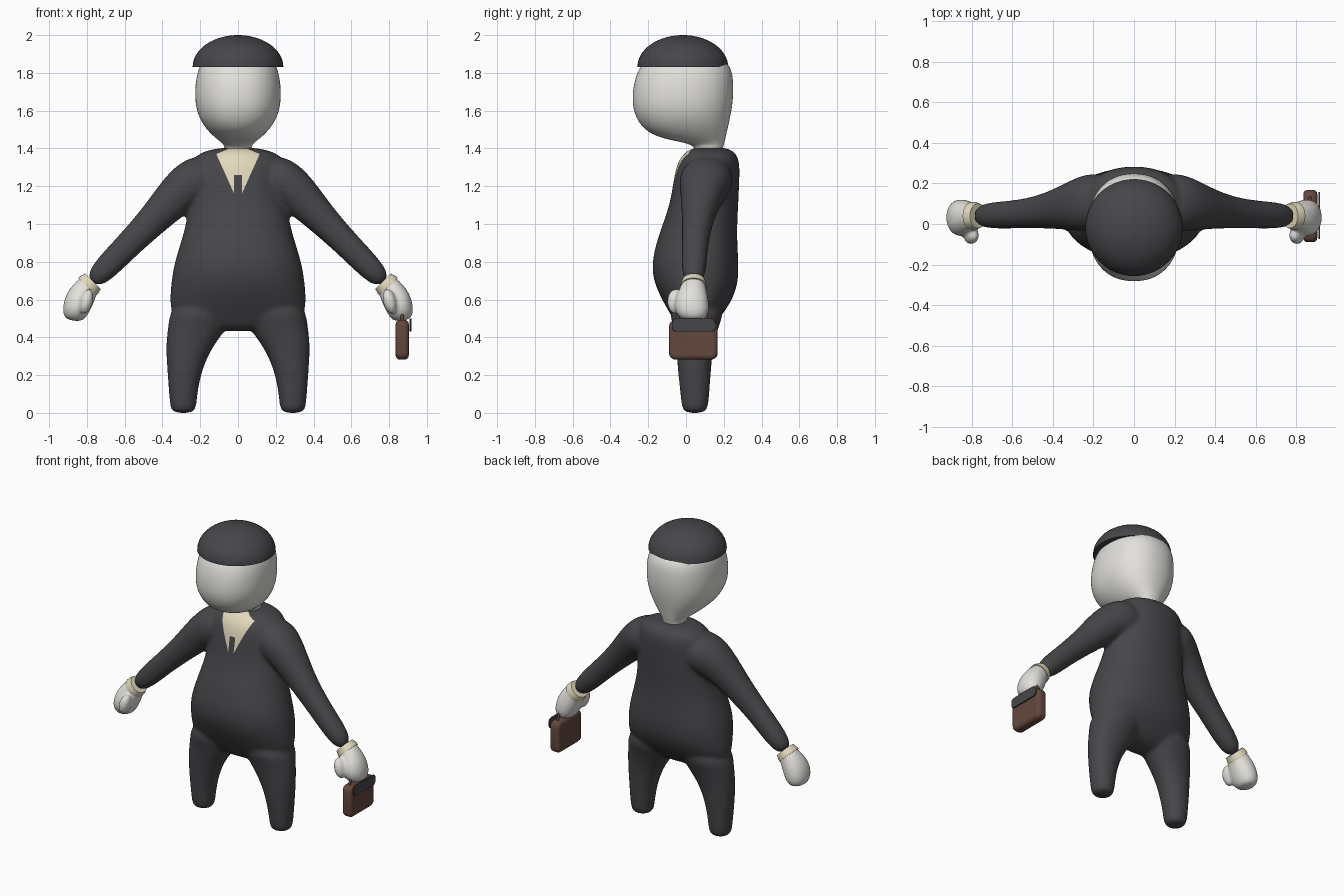
import bpy, bmesh, math
from mathutils import Vector, Matrix

cube = bpy.data.objects.get("Cube")
if cube:
    bpy.data.objects.remove(cube, do_unlink=True)


def material(name, rgb):
    m = bpy.data.materials.new(name)
    m.use_nodes = True
    m.diffuse_color = (*rgb, 1)
    m.node_tree.nodes["Principled BSDF"].inputs["Base Color"].default_value = (*rgb, 1)
    return m


SUIT = material("charcoal cloth", (0.062, 0.061, 0.068))
SKIN = material("pale skin", (0.76, 0.75, 0.71))
CREAM = material("cream shirt", (0.76, 0.69, 0.5))
BROWN = material("brown leather", (0.125, 0.064, 0.048))


def loft(bm, sections, upright=True, side=1, n=24, power=2.15):
    """Skin superellipse sections given as (x, y, z, radius across, radius in y)."""
    rings = []
    for i, (x, y, z, ra, ry) in enumerate(sections):
        a = sections[max(i - 1, 0)]
        b = sections[min(i + 1, len(sections) - 1)]
        t = Vector((b[0] - a[0], 0, b[2] - a[2])).normalized()
        across = Vector((1, 0, 0)) if upright else Vector((-t.z, 0, t.x))
        ring = []
        for k in range(n):
            ang = 2 * math.pi * k / n
            c, s = math.cos(ang), math.sin(ang)
            c = math.copysign(abs(c) ** (2 / power), c)
            s = math.copysign(abs(s) ** (2 / power), s)
            p = Vector((x, y, z)) + across * (ra * c) + Vector((0, ry * s, 0))
            ring.append(bm.verts.new((p.x * side, p.y, p.z)))
        rings.append(ring)
    for r0, r1 in zip(rings, rings[1:]):
        for k in range(n):
            bm.faces.new((r0[k], r0[(k + 1) % n], r1[(k + 1) % n], r1[k]))
    bm.faces.new(rings[0])
    bm.faces.new(rings[-1])


def finish(bm, name, *mats):
    bmesh.ops.recalc_face_normals(bm, faces=bm.faces)
    me = bpy.data.meshes.new(name)
    bm.to_mesh(me)
    bm.free()
    ob = bpy.data.objects.new(name, me)
    bpy.context.collection.objects.link(ob)
    for m in mats:
        me.materials.append(m)
    return ob


def smooth(ob, angle=40):
    bpy.ops.object.select_all(action='DESELECT')
    ob.select_set(True)
    bpy.context.view_layer.objects.active = ob
    bpy.ops.object.shade_smooth_by_angle(angle=math.radians(angle))


def fuse(ob, voxel, steps, *mats):
    """Melt overlapping lofts into one soft skin."""
    ob.modifiers.new("Round", 'SUBSURF').levels = 2
    r = ob.modifiers.new("Fuse", 'REMESH')
    r.mode, r.voxel_size = 'VOXEL', voxel
    s = ob.modifiers.new("Soften", 'SMOOTH')
    s.factor, s.iterations = 0.5, steps
    me = bpy.data.meshes.new_from_object(ob.evaluated_get(bpy.context.evaluated_depsgraph_get()))
    ob.modifiers.clear()
    ob.data = me
    me.materials.clear()
    for m in mats:
        me.materials.append(m)


def yspan(z, rx, front, back):
    return (0, (front + back) / 2, z, rx, (back - front) / 2)


# Suit: torso, legs and sleeves fused together
bm = bmesh.new()
loft(bm, [yspan(*v) for v in (
    (0.43, 0.2, -0.03, 0.11), (0.5, 0.355, -0.07, 0.18), (0.6, 0.365, -0.13, 0.25),
    (0.7, 0.355, -0.175, 0.28), (0.8, 0.34, -0.185, 0.28), (0.95, 0.288, -0.145, 0.27),
    (1.1, 0.258, -0.085, 0.278), (1.25, 0.25, -0.065, 0.285), (1.33, 0.245, -0.045, 0.285),
    (1.375, 0.21, -0.01, 0.265), (1.395, 0.14, 0.02, 0.235), (1.405, 0.07, 0.05, 0.2))])
for side in (1, -1):
    loft(bm, [(0.29, 0.047, -0.002, 0.055, 0.055), (0.29, 0.047, 0.03, 0.07, 0.07),
              (0.29, 0.047, 0.1, 0.075, 0.077), (0.285, 0.045, 0.2, 0.088, 0.086),
              (0.27, 0.045, 0.3, 0.11, 0.094), (0.246, 0.047, 0.38, 0.134, 0.105),
              (0.21, 0.053, 0.46, 0.162, 0.12), (0.18, 0.06, 0.6, 0.17, 0.17)], side=side)
    loft(bm, [(0.1, 0.11, 1.25, 0.11, 0.12), (0.22, 0.11, 1.24, 0.133, 0.15),
              (0.31, 0.09, 1.17, 0.114, 0.12), (0.44, 0.062, 1.03, 0.084, 0.083),
              (0.6, 0.045, 0.87, 0.069, 0.067), (0.785, 0.04, 0.68, 0.066, 0.067)],
         upright=False, side=side)
suit = finish(bm, "suit", SUIT)
fuse(suit, 0.013, 6, SUIT, CREAM)

# Shirt front and tie, cut into the chest as clean faces
bm = bmesh.new()
bm.from_mesh(suit.data)
SLOPE, TIP = 0.45, 1.115
cuts = [((side * SLOPE * (1.3 - TIP), 0, 1.3), (1, 0, -side * SLOPE)) for side in (1, -1)]
cuts += [((side * 0.08, 0, 1.385), (side * 0.42, 0, 1)) for side in (1, -1)]
cuts += [((side * 0.02, 0, 1.2), (1, 0, 0)) for side in (1, -1)]
cuts += [((0, 0, 1.16), (0, 0, 1)), ((0, 0, 1.26), (0, 0, 1))]


def on_chest(f):
    c = f.calc_center_median()
    return abs(c.x) < 0.2 and c.z > 1.1 and c.y < 0.1


for co, no in cuts:
    faces = [f for f in bm.faces if on_chest(f)]
    geom = faces + list({e for f in faces for e in f.edges}) + list({v for f in faces for v in f.verts})
    bmesh.ops.bisect_plane(bm, geom=geom, dist=1e-5, plane_co=co, plane_no=no)
for f in bm.faces:
    c = f.calc_center_median()
    x = abs(c.x)
    shirt = on_chest(f) and c.z > 1.16 and x < SLOPE * (c.z - TIP) and 0.42 * (x - 0.08) + c.z < 1.385
    tie = x < 0.02 and c.z < 1.26
    f.material_index = int(shirt and not tie)
bm.to_mesh(suit.data)
bm.free()
smooth(suit, 60)

# Head and neck
bm = bmesh.new()
loft(bm, [yspan(*v) for v in (
    (1.37, 0.075, 0.05, 0.19), (1.41, 0.07, 0.045, 0.197), (1.43, 0.085, 0.0, 0.203),
    (1.447, 0.108, -0.1, 0.208), (1.475, 0.142, -0.185, 0.214), (1.52, 0.182, -0.24, 0.225),
    (1.58, 0.214, -0.273, 0.238), (1.65, 0.229, -0.287, 0.25), (1.75, 0.227, -0.278, 0.253),
    (1.84, 0.207, -0.245, 0.24), (1.89, 0.16, -0.18, 0.17), (1.92, 0.08, -0.1, 0.07))],
     n=32, power=2.25)
head = finish(bm, "head", SKIN)
head.modifiers.new("Round", 'SUBSURF').levels = 2
head.modifiers["Round"].render_levels = 2
smooth(head, 180)

# Domed cap with a flat underside
bm = bmesh.new()
bmesh.ops.create_uvsphere(bm, u_segments=48, v_segments=32, radius=1)
geom = bm.verts[:] + bm.edges[:] + bm.faces[:]
bmesh.ops.bisect_plane(bm, geom=geom, dist=1e-4, plane_co=(0, 0, 0), plane_no=(0, 0, 1), clear_inner=True)
bmesh.ops.holes_fill(bm, edges=[e for e in bm.edges if e.is_boundary])
bmesh.ops.transform(bm, verts=bm.verts,
                    matrix=Matrix.Translation((0, -0.017, 1.832)) @ Matrix.Diagonal((0.24, 0.24, 0.168, 1)))
smooth(finish(bm, "cap", SUIT))

# Hands and shirt cuffs
for side, word in ((1, "left"), (-1, "right")):
    bm = bmesh.new()
    loft(bm, [(0.77, 0.04, 0.7, 0.055, 0.055), (0.8, 0.038, 0.665, 0.064, 0.066),
              (0.835, 0.03, 0.61, 0.077, 0.088), (0.857, 0.03, 0.555, 0.073, 0.093),
              (0.867, 0.035, 0.515, 0.062, 0.08), (0.87, 0.038, 0.487, 0.04, 0.05)],
         upright=False, side=side)
    bmesh.ops.create_uvsphere(bm, u_segments=16, v_segments=10, radius=1, matrix=(
        Matrix.Translation((side * 0.803, -0.055, 0.59)) @ Matrix.Rotation(side * -0.25, 4, 'Y')
        @ Matrix.Diagonal((0.036, 0.046, 0.068, 1))))
    hand = finish(bm, word + "_hand", SKIN)
    fuse(hand, 0.009, 4, SKIN)
    smooth(hand, 180)
    bm = bmesh.new()
    loft(bm, [(0.768, 0.04, 0.697, 0.058, 0.06), (0.788, 0.04, 0.677, 0.0665, 0.0685),
              (0.798, 0.04, 0.667, 0.0665, 0.0685)], upright=False, side=side, n=32)
    smooth(finish(bm, word + "_cuff", CREAM))


def rounded_box(name, low, high, bevel, mat):
    bm = bmesh.new()
    low, high = Vector(low), Vector(high)
    bmesh.ops.create_cube(bm, size=1, matrix=Matrix.Translation((low + high) / 2)
                          @ Matrix.Diagonal((*(high - low), 1)))
    # Round the outline seen from the side, then soften the rims
    rim = [e for e in bm.edges if abs(e.verts[0].co.x - e.verts[1].co.x) > 1e-4]
    bmesh.ops.bevel(bm, geom=rim, offset=bevel, segments=4, profile=0.5, affect='EDGES')
    ob = finish(bm, name, mat)
    b = ob.modifiers.new("Soft rim", 'BEVEL')
    b.width, b.segments, b.limit_method = min(bevel, (high.x - low.x) * 0.3), 3, 'ANGLE'
    b.angle_limit = math.radians(50)
    smooth(ob)


# Briefcase held in the left hand, with outer flap and handle
rounded_box("briefcase", (0.835, -0.09, 0.282), (0.904, 0.168, 0.492), 0.035, BROWN)
rounded_box("briefcase_flap", (0.909, -0.075, 0.43), (0.918, 0.157, 0.5), 0.025, SUIT)

curve = bpy.data.curves.new("briefcase_handle", 'CURVE')
curve.dimensions = '3D'
curve.bevel_depth, curve.bevel_resolution = 0.008, 2
path = curve.splines.new('POLY')
path.points.add(12)
for i, p in enumerate(path.points):
    a = math.pi * i / 12
    p.co = (0.868, 0.04 - 0.09 * math.cos(a), 0.483 + 0.075 * math.sin(a), 1)
curve.materials.append(BROWN)
bpy.context.collection.objects.link(bpy.data.objects.new("briefcase_handle", curve))
